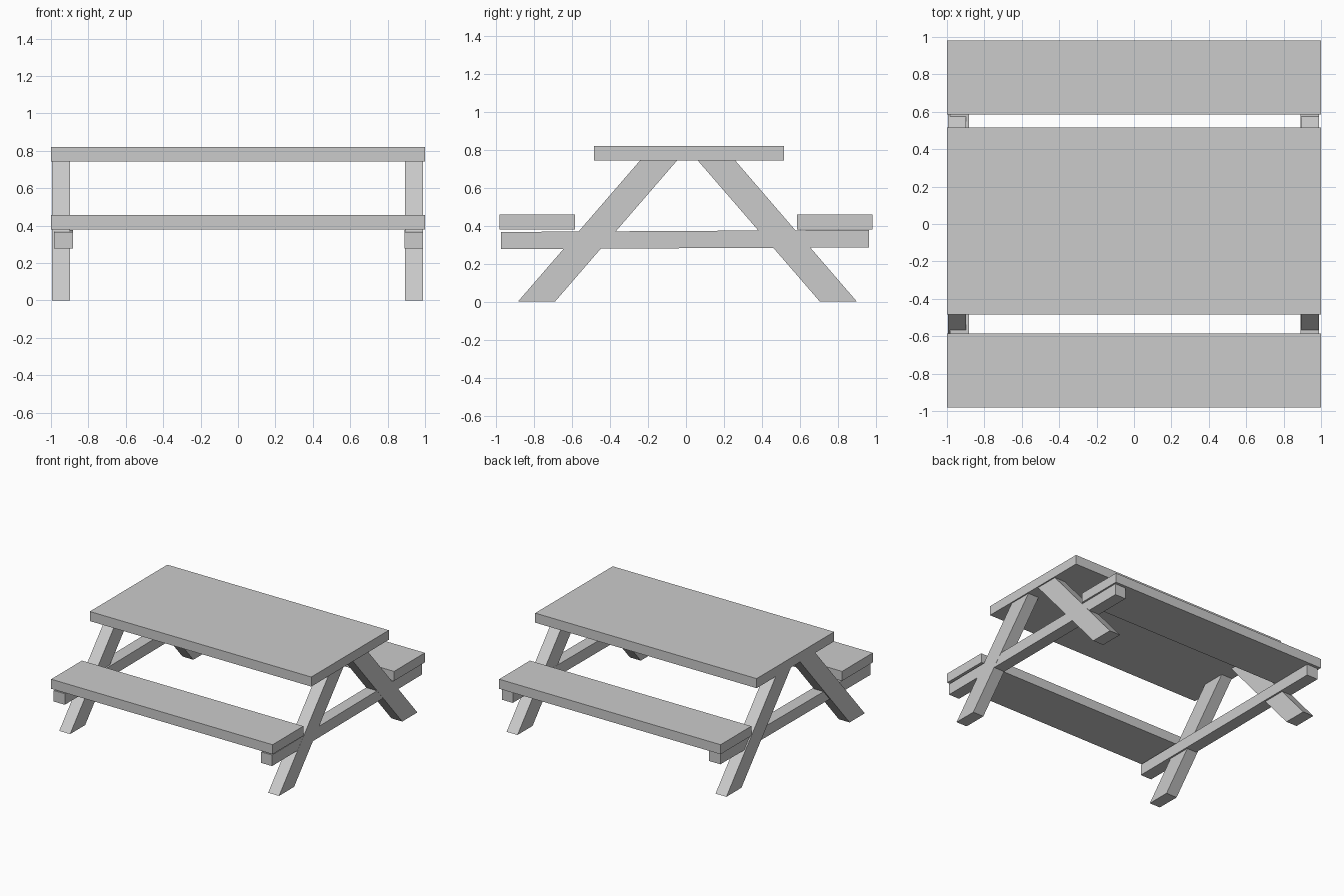
import bpy
import bmesh

if "Cube" in bpy.data.objects:
    bpy.data.objects.remove(bpy.data.objects["Cube"], do_unlink=True)

GREY = (0.6, 0.6, 0.6, 1.0)
grey = bpy.data.materials.new("plain_grey")
grey.use_nodes = True
grey.diffuse_color = GREY
grey.node_tree.nodes["Principled BSDF"].inputs["Base Color"].default_value = GREY


def board(name, x0, x1, profile):
    """Extrude a (y, z) profile from x0 to x1."""
    bm = bmesh.new()
    face = bm.faces.new([bm.verts.new((x0, y, z)) for y, z in profile])
    extruded = bmesh.ops.extrude_face_region(bm, geom=[face])["geom"]
    moved = [v for v in extruded if isinstance(v, bmesh.types.BMVert)]
    bmesh.ops.translate(bm, verts=moved, vec=(x1 - x0, 0, 0))
    bmesh.ops.recalc_face_normals(bm, faces=bm.faces)
    mesh = bpy.data.meshes.new(name)
    bm.to_mesh(mesh)
    bm.free()
    mesh.materials.append(grey)
    obj = bpy.data.objects.new(name, mesh)
    bpy.context.collection.objects.link(obj)
    return obj


def rect(y0, y1, z0, z1):
    return [(y0, z0), (y1, z0), (y1, z1), (y0, z1)]


# Table top and the two benches
board("table_top", -1, 1, rect(-0.483, 0.517, 0.742, 0.82))
board("front_bench", -1, 1, rect(-0.982, -0.585, 0.38, 0.458))
board("back_bench", -1, 1, rect(0.585, 0.982, 0.38, 0.458))

# Splayed legs and the slightly tilted bench supports at each end
front_leg = [(-0.885, 0), (-0.69, 0), (-0.048, 0.742), (-0.243, 0.742)]
back_leg = [(0.705, 0), (0.90, 0), (0.26, 0.742), (0.063, 0.742)]
support = [(-0.973, 0.277), (0.962, 0.286), (0.962, 0.378), (-0.973, 0.367)]

for side, leg_x, bar_x in (("right", (-0.995, -0.897), (-0.984, -0.883)),
                           ("left", (0.892, 0.99), (0.891, 0.989))):
    board(f"front_{side}_leg", *leg_x, front_leg)
    board(f"back_{side}_leg", *leg_x, back_leg)
    board(f"{side}_bench_support", *bar_x, support)
